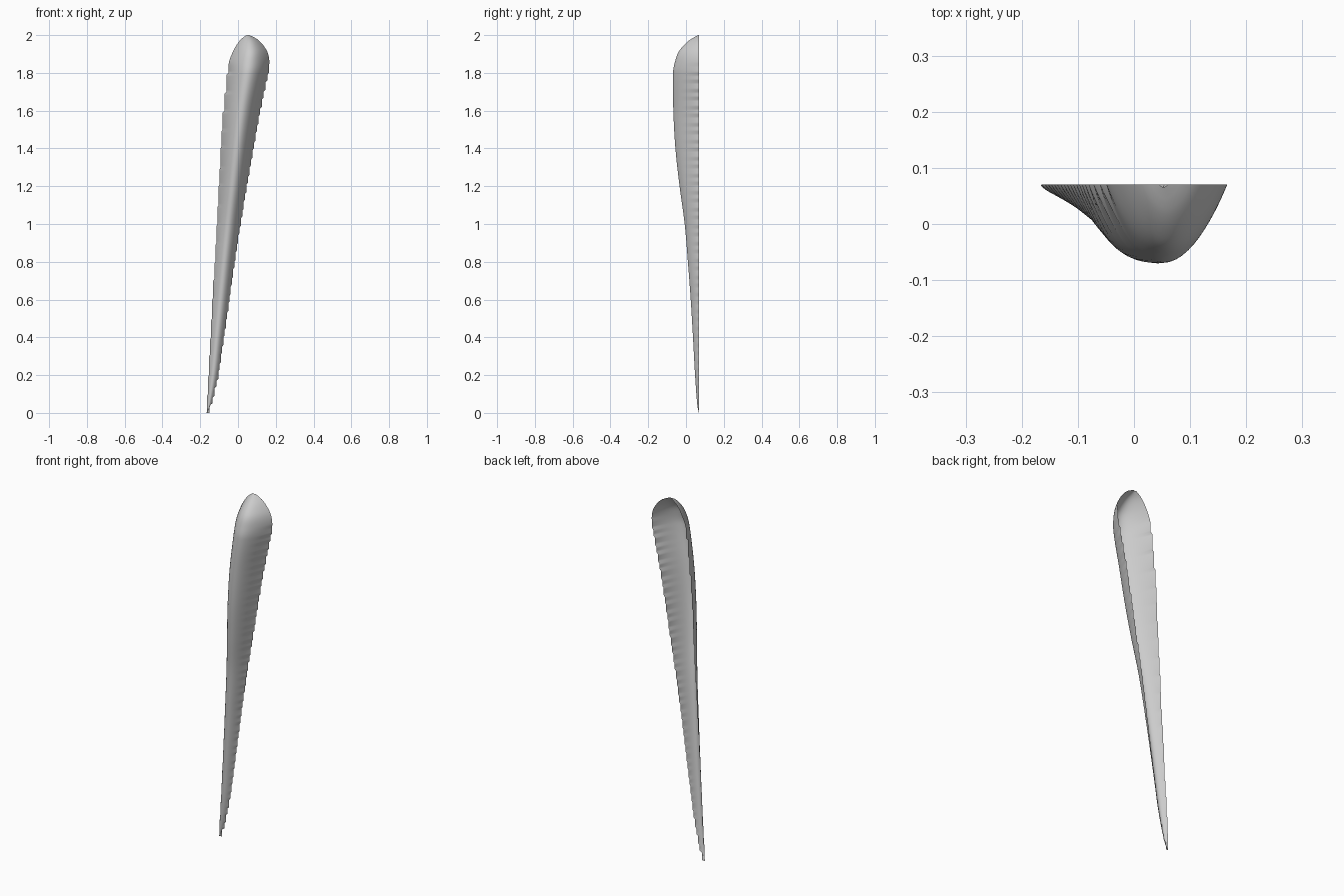
import bpy, bmesh, math

if "Cube" in bpy.data.objects:
    bpy.data.objects.remove(bpy.data.objects["Cube"])

# Profile stations: height, left rim x, right rim x, front-most y
STATIONS = [
    (0.00, -0.167, -0.163, 0.068), (0.04, -0.165, -0.143, 0.060),
    (0.20, -0.156, -0.105, 0.048), (0.40, -0.145, -0.075, 0.037),
    (0.60, -0.134, -0.046, 0.025), (0.80, -0.122, -0.018, 0.010),
    (1.00, -0.111, 0.013, -0.007), (1.20, -0.100, 0.047, -0.034),
    (1.40, -0.090, 0.081, -0.056), (1.60, -0.077, 0.117, -0.067),
    (1.80, -0.055, 0.160, -0.069), (1.86, -0.047, 0.166, -0.058),
    (1.91, -0.028, 0.156, -0.040), (1.95, -0.006, 0.131, -0.008),
    (1.98, 0.018, 0.100, 0.028), (2.00, 0.045, 0.060, 0.066),
]
BACK = 0.07      # plane of the open back
COLS = 32
ROWS = 200


def slope(i, k):
    a, b = max(i - 1, 0), min(i + 1, len(STATIONS) - 1)
    return (STATIONS[b][k] - STATIONS[a][k]) / (STATIONS[b][0] - STATIONS[a][0])


def sample(z, k):
    """Smooth Hermite interpolation of station column k at height z."""
    z = min(max(z, 0.0), 2.0)
    i = 0
    while i < len(STATIONS) - 2 and z > STATIONS[i + 1][0]:
        i += 1
    h = STATIONS[i + 1][0] - STATIONS[i][0]
    t = (z - STATIONS[i][0]) / h
    return ((2*t**3 - 3*t*t + 1) * STATIONS[i][k] + (t**3 - 2*t*t + t) * h * slope(i, k)
            + (3*t*t - 2*t**3) * STATIONS[i + 1][k] + (t**3 - t*t) * h * slope(i + 1, k))


def stepped(z, k, step):
    """Rim position held over short steps, giving the notched edge."""
    if z > 1.84:
        return sample(z, k)
    return sample((math.floor(z / step) + 0.5) * step, k)


# Open half-club shell: parabolic cross-sections stacked up the height
bm = bmesh.new()
grid = []
for r in range(ROWS + 1):
    z = 2.0 * r / ROWS
    left, right, front = (sample(z, k) for k in (1, 2, 3))
    d_left = stepped(z, 1, 0.1) - left
    d_right = stepped(z, 2, 0.045) - right
    row = []
    for c in range(COLS + 1):
        u = -math.cos(math.pi * c / COLS)
        x = (left + right) / 2 + u * (right - left) / 2
        x += (d_left if u < 0 else d_right) * abs(u) ** 6
        y = BACK - (BACK - front) * (1 - u * u)
        row.append(bm.verts.new((x, y, z)))
    grid.append(row)
for a, b in zip(grid, grid[1:]):
    for c in range(COLS):
        bm.faces.new((a[c], a[c + 1], b[c + 1], b[c]))

mesh = bpy.data.meshes.new("club_shell")
bm.to_mesh(mesh)
bm.free()
shell = bpy.data.objects.new("club_shell", mesh)
bpy.context.collection.objects.link(shell)
for p in mesh.polygons:
    p.use_smooth = True
